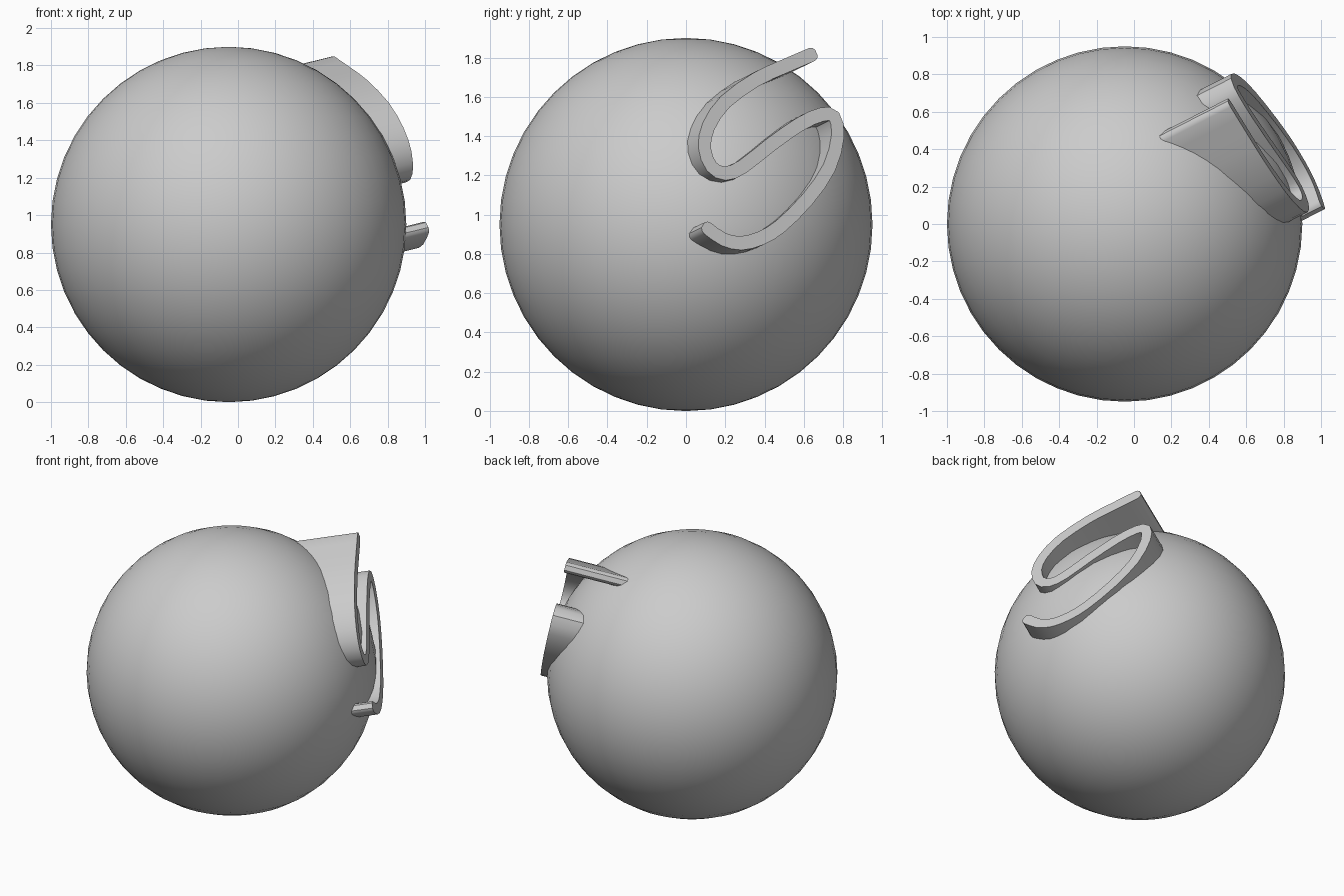
import bpy, bmesh, math
from mathutils import Vector

cube = bpy.data.objects.get("Cube")
if cube:
    bpy.data.objects.remove(cube)

grey = bpy.data.materials.new("plain grey")
grey.use_nodes = True
colour = (0.6, 0.6, 0.6, 1)
grey.diffuse_color = colour
grey.node_tree.nodes["Principled BSDF"].inputs["Base Color"].default_value = colour


def add_object(name, bm, angle):
    mesh = bpy.data.meshes.new(name)
    bmesh.ops.recalc_face_normals(bm, faces=bm.faces)
    bm.to_mesh(mesh)
    bm.free()
    mesh.materials.append(grey)
    obj = bpy.data.objects.new(name, mesh)
    bpy.context.collection.objects.link(obj)
    bpy.ops.object.select_all(action="DESELECT")
    obj.select_set(True)
    bpy.context.view_layer.objects.active = obj
    bpy.ops.object.shade_smooth_by_angle(angle=math.radians(angle))
    return obj


# Ball
bm = bmesh.new()
bmesh.ops.create_uvsphere(bm, u_segments=48, v_segments=24, radius=0.95)
ball = add_object("ball", bm, 60)
ball.location = (-0.05, 0, 0.95)

# Curled band: centre line as (y, z), laid on a tilted plane
path = [(0.64, 1.815), (0.5, 1.755), (0.36, 1.69), (0.2, 1.575), (0.115, 1.45),
        (0.095, 1.34), (0.13, 1.245), (0.2, 1.21), (0.29, 1.245), (0.43, 1.355),
        (0.58, 1.46), (0.69, 1.51), (0.755, 1.5), (0.773, 1.4), (0.73, 1.24),
        (0.62, 1.08), (0.48, 0.94), (0.38, 0.88), (0.28, 0.855), (0.19, 0.875),
        (0.11, 0.93)]
normal = Vector((1, 0.51, 0.245)).normalized()
line = [Vector((1.288 - 0.51 * y - 0.245 * z, y, z)) for y, z in path]


def smooth_line(points):
    """Put one rounded midpoint between each pair of points."""
    result = [points[0]]
    for i in range(len(points) - 1):
        a, b = points[max(i - 1, 0)], points[i]
        c, d = points[i + 1], points[min(i + 2, len(points) - 1)]
        result += [(9 * (b + c) - a - d) / 16, c]
    return result


line = smooth_line(line)
half, depth = 0.036, 0.45
left, right = [], []
for i, p in enumerate(line):
    along = (line[min(i + 1, len(line) - 1)] - line[max(i - 1, 0)]).normalized()
    side = normal.cross(along)
    # Rounded tips are made from narrowing sections
    steps = [(0, half)]
    if i == 0:
        steps = [(-0.03, 0.017), (-0.019, 0.03), (0, half)]
    elif i == len(line) - 1:
        steps = [(0, half), (0.019, 0.03), (0.03, 0.017)]
    for shift, width in steps:
        left.append(p + along * shift + side * width)
        right.append(p + along * shift - side * width)

bm = bmesh.new()
lv = [bm.verts.new(p) for p in left]
rv = [bm.verts.new(p) for p in right]
faces = [bm.faces.new((lv[i], lv[i + 1], rv[i + 1], rv[i])) for i in range(len(lv) - 1)]
extruded = bmesh.ops.extrude_face_region(bm, geom=faces, use_keep_orig=True)
moved = [v for v in extruded["geom"] if isinstance(v, bmesh.types.BMVert)]
bmesh.ops.translate(bm, verts=moved, vec=-normal * depth)
add_object("curled_band", bm, 40)
